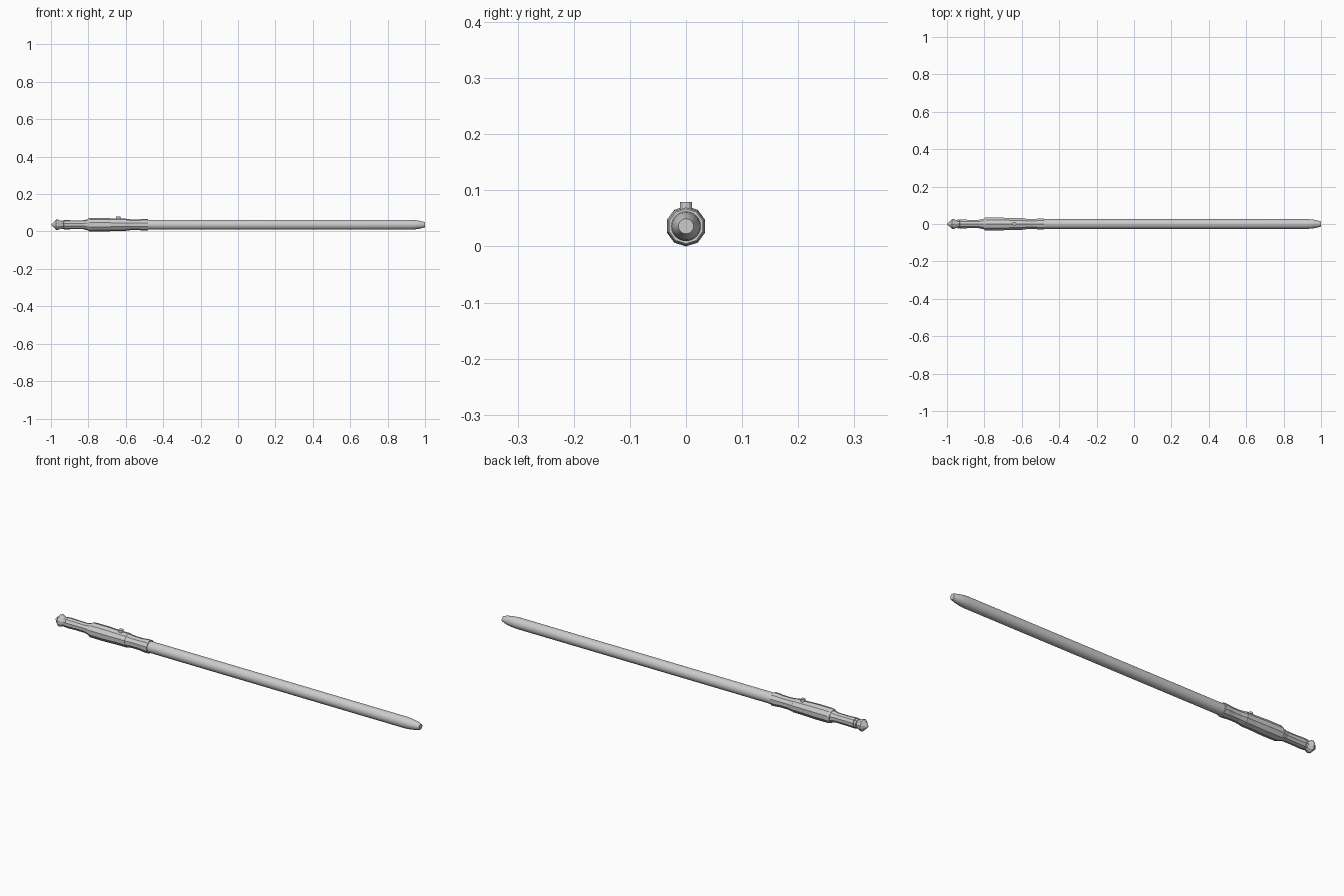
import bpy, bmesh, math

if "Cube" in bpy.data.objects:
    bpy.data.objects.remove(bpy.data.objects["Cube"])

CZ = 0.036  # height of the long axis


def lathe(name, profile, sides, smooth=False):
    """Revolve (x, radius) points around the long axis; radius 0 makes a point."""
    bm = bmesh.new()
    rings = []
    for x, r in profile:
        if r == 0:
            rings.append([bm.verts.new((x, 0, CZ))])
        else:
            rings.append([bm.verts.new((x, r * math.sin(2 * math.pi * i / sides),
                                        CZ + r * math.cos(2 * math.pi * i / sides)))
                          for i in range(sides)])
    for a, b in zip(rings, rings[1:]):
        for i in range(sides):
            j = (i + 1) % sides
            if len(a) == 1:
                bm.faces.new((a[0], b[i], b[j]))
            elif len(b) == 1:
                bm.faces.new((a[i], b[0], a[j]))
            else:
                bm.faces.new((a[i], b[i], b[j], a[j]))
    for ring in (rings[0], rings[-1]):
        if len(ring) > 1:
            bm.faces.new(ring)
    bmesh.ops.recalc_face_normals(bm, faces=bm.faces)
    me = bpy.data.meshes.new(name)
    bm.to_mesh(me)
    bm.free()
    ob = bpy.data.objects.new(name, me)
    bpy.context.collection.objects.link(ob)
    if smooth:
        bpy.ops.object.select_all(action='DESELECT')
        ob.select_set(True)
        bpy.context.view_layer.objects.active = ob
        bpy.ops.object.shade_smooth_by_angle(angle=math.radians(35))
    return ob


# glowing round blade with a blunt tapered tip
lathe("blade", [(-0.50, 0.0265), (0.92, 0.0265), (0.95, 0.0245), (0.975, 0.0205),
                (0.99, 0.0165), (1.0, 0.0135)], 24, True)

# pointed pommel and its collar ring
lathe("pommel", [(-1.0, 0), (-0.972, 0.029), (-0.965, 0.029), (-0.945, 0.019),
                 (-0.925, 0.019)], 10)
lathe("pommel_ring", [(-0.945, 0.020), (-0.943, 0.024), (-0.932, 0.024), (-0.930, 0.020)], 10)

# faceted handle sections
lathe("neck", [(-0.93, 0.025), (-0.88, 0.0235), (-0.83, 0.0235), (-0.80, 0.030)], 10)
lathe("grip", [(-0.805, 0.031), (-0.795, 0.0355), (-0.72, 0.036), (-0.65, 0.0335),
               (-0.60, 0.0335), (-0.597, 0.031)], 10)
lathe("blade_emitter", [(-0.60, 0.032), (-0.57, 0.0285), (-0.53, 0.0285),
                        (-0.50, 0.0315), (-0.48, 0.0315)], 10)

# raised switch on top of the grip
bpy.ops.mesh.primitive_cylinder_add(vertices=12, radius=0.011, depth=0.022,
                                    location=(-0.64, 0, 0.068))
bpy.context.object.name = "switch_button"
